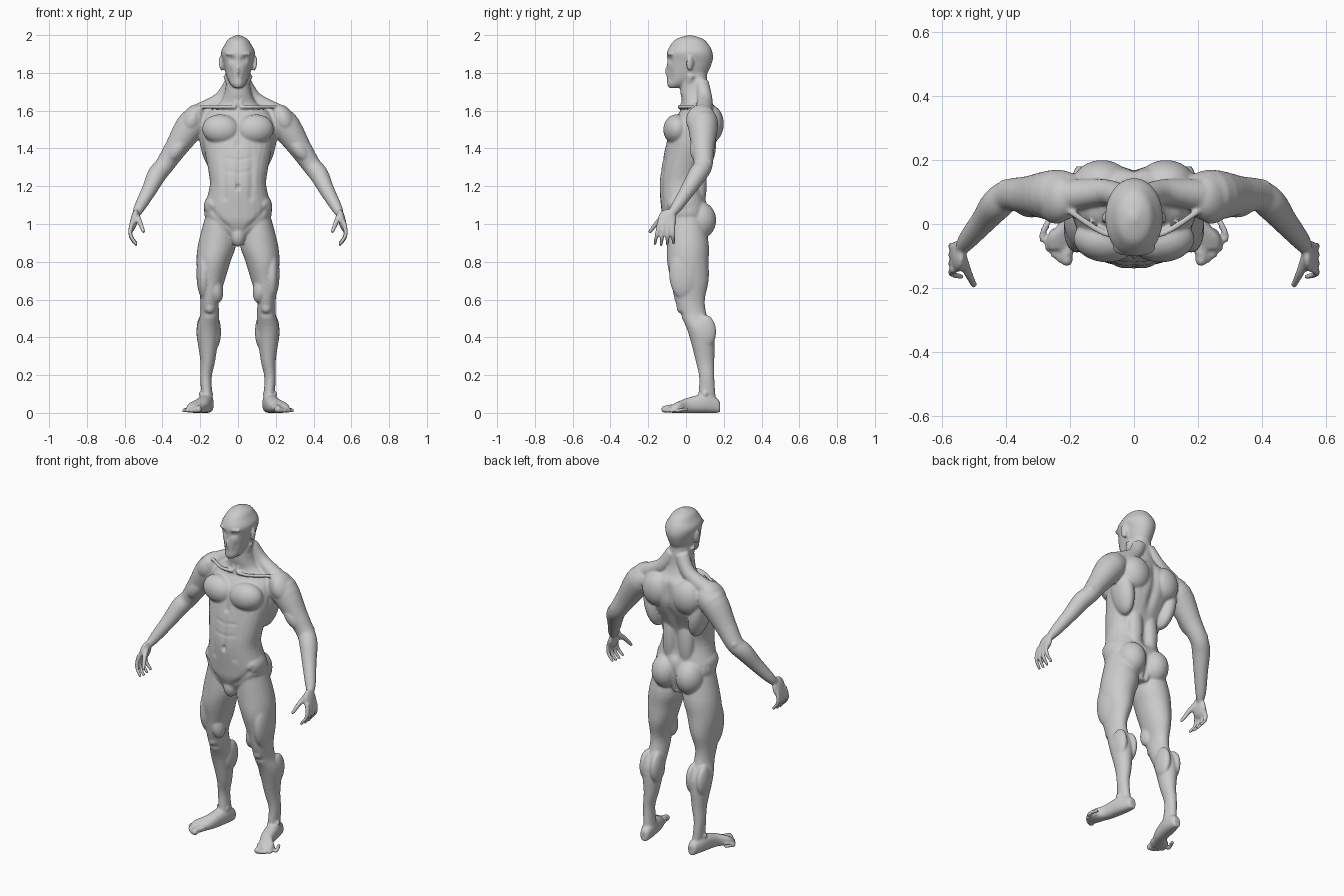
import bpy, bmesh, math
from mathutils import Vector, Matrix

cube = bpy.data.objects.get("Cube")
if cube:
    bpy.data.objects.remove(cube, do_unlink=True)

bm = bmesh.new()
X, Y, Z = Matrix.Identity(3)


def spline(rows, steps=4):
    """Smooth interpolation of equal-length number rows."""
    result = []
    for i in range(len(rows) - 1):
        before, start, end = rows[max(i - 1, 0)], rows[i], rows[i + 1]
        after = rows[min(i + 2, len(rows) - 1)]
        for step in range(steps):
            t = step / steps
            result.append([
                q + t * ((r - p) + t * ((2 * p - 5 * q + 4 * r - s) + t * (3 * q - p - 3 * r + s))) / 2
                for p, q, r, s in zip(before, start, end, after)])
    return result + [list(rows[-1])]


def signed_power(value, exponent):
    return math.copysign(abs(value) ** exponent, value)


def tube(rows, ref=X, normal=None, power=2, sides=28, mirror=True):
    """Loft rings of (x, y, z, radius along ref, optional radius across)."""
    rows = spline(rows)
    centres = [Vector(row[:3]) for row in rows]
    for side in ((1, -1) if mirror else (1,)):
        rings = []
        for i, row in enumerate(rows):
            ahead, behind = centres[min(i + 1, len(rows) - 1)], centres[max(i - 1, 0)]
            along = normal or (ahead - behind).normalized()
            u = (ref - along * ref.dot(along)).normalized()
            v = along.cross(u)
            ring = []
            for k in range(sides):
                angle = math.tau * k / sides
                p = (centres[i] + u * row[3] * signed_power(math.cos(angle), 2 / power)
                     + v * row[-1] * signed_power(math.sin(angle), 2 / power))
                ring.append(bm.verts.new((p.x * side, p.y, p.z)))
            rings.append(ring)
        faces = [rings[0][::-1], rings[-1]]
        for low, high in zip(rings, rings[1:]):
            for k in range(sides):
                following = (k + 1) % sides
                faces.append([low[k], low[following], high[following], high[k]])
        for face in faces:
            bm.faces.new(face[::side])


def stack(rows, power):
    """Loft central sections of (z, front y, back y, half width)."""
    tube([(0, (front + back) / 2, z, width, (back - front) / 2)
          for z, front, back, width in rows], normal=Z, power=power, mirror=False)


def muscle(at, size, lean=0, turn=0):
    """Mirrored ellipsoid, leaned sideways and turned about the vertical."""
    for side in (1, -1):
        place = Matrix.Translation((at[0] * side, at[1], at[2]))
        spin = Matrix.Rotation(turn * side, 4, 'Z') @ Matrix.Rotation(lean * side, 4, 'Y')
        bmesh.ops.create_uvsphere(bm, u_segments=24, v_segments=16, radius=1,
                                  matrix=place @ spin @ Matrix.Diagonal((*size, 1)))


def digit(points, base, tip):
    """Tapered finger or toe with a round end."""
    last = len(points) - 1
    tube([(*point, base + (tip - base) * i / last) for i, point in enumerate(points)],
         ref=Y, sides=12)
    muscle(at=points[-1], size=(tip, tip, tip))


# Torso and neck
stack([(.91, -.08, .09, .05), (1, -.12, .12, .15), (1.07, -.13, .12, .18),
       (1.2, -.14, .09, .15), (1.3, -.13, .1, .16), (1.45, -.1, .17, .19),
       (1.54, -.07, .18, .19), (1.6, -.03, .17, .16), (1.64, -.02, .14, .1),
       (1.7, -.03, .12, .07), (1.8, -.03, .11, .06)], power=2.2)

# Head
stack([(1.72, -.09, -.04, .02), (1.74, -.1, .02, .04), (1.78, -.1, .1, .06),
       (1.86, -.1, .14, .08), (1.91, -.1, .14, .09), (1.95, -.08, .12, .07),
       (1.98, -.05, .09, .05), (2, .01, .03, .01)], power=2.1)
# Ears, nose ridge and brow
muscle(at=(.09, .02, 1.85), size=(.01, .02, .04), lean=.1, turn=.3)
muscle(at=(0, -.09, 1.81), size=(.01, .02, .04))
muscle(at=(.03, -.08, 1.9), size=(.04, .02, .01), turn=.2)

# Pectorals, lats, shoulder blades and deltoids
muscle(at=(.09, -.05, 1.5), size=(.1, .07, .08), lean=-.1, turn=.1)
muscle(at=(.15, .08, 1.42), size=(.05, .08, .14), lean=.2)
muscle(at=(.1, .13, 1.53), size=(.09, .07, .1))
muscle(at=(.24, .08, 1.55), size=(.06, .08, .09), lean=-.5)
# Lower back, buttocks, obliques and groin
muscle(at=(.05, .07, 1.22), size=(.05, .04, .16))
muscle(at=(.08, .07, 1.02), size=(.08, .09, .1))
muscle(at=(.13, -.02, 1.1), size=(.05, .08, .06), lean=-.3)
muscle(at=(0, -.07, .94), size=(.04, .04, .06))
# Trapezius, collar bone and neck tendon
tube([(.03, .08, 1.75, .04), (.09, .1, 1.66, .04), (.2, .09, 1.59, .05)], ref=Z)
tube([(.01, -.03, 1.62, .01), (.09, -.03, 1.62, .01), (.2, .04, 1.62, .01)], ref=Z)
tube([(.01, -.02, 1.63, .01), (.06, .03, 1.79, .02)])

# Arm, biceps and elbow
tube([(.17, .09, 1.56, .06), (.24, .09, 1.53, .08), (.33, .09, 1.4, .06),
      (.39, .09, 1.31, .05), (.43, .06, 1.26, .05), (.47, .01, 1.18, .04),
      (.52, -.05, 1.09, .03), (.54, -.08, 1.05, .02)])
muscle(at=(.32, .06, 1.4), size=(.04, .04, .08), lean=-.6)
muscle(at=(.4, .11, 1.32), size=(.03, .03, .03))

# Palm, fingers and thumb
muscle(at=(.55, -.1, 1.02), size=(.02, .05, .06), lean=-.2)
for finger in range(4):
    knuckle = Vector((.56, -.14 + .023 * finger, 1.01))
    spread = .01 * (finger - 1.5)
    length = 1 - .03 * (finger - 1.3) ** 2
    digit([knuckle + Vector((bend, spread * reach - .01 * reach, -.12 * length * reach))
           for bend, reach in ((0, 0), (.01, .4), (.005, .7), (-.02, 1))], .013, .009)
digit([(.54, -.1, 1.05), (.52, -.15, 1.01), (.5, -.19, .96)], .018, .01)

# Leg
tube([(.16, .11, .05, .03, .05), (.17, .11, .18, .03, .04), (.16, .1, .28, .04, .05),
      (.16, .08, .43, .06, .07), (.15, .04, .52, .05, .07), (.15, .02, .6, .05, .08),
      (.14, .02, .7, .07, .1), (.13, .01, .8, .09, .11), (.11, .01, .9, .1, .11),
      (.1, 0, 1.05, .07, .09)], normal=Z)
# Kneecap, calves, thigh muscles and ankle bones
muscle(at=(.15, -.02, .56), size=(.03, .03, .04))
for x in (.12, .19):
    muscle(at=(x, .1, .43), size=(.03, .06, .09))
muscle(at=(.12, -.02, .66), size=(.04, .05, .08), lean=.2)
muscle(at=(.18, -.01, .74), size=(.04, .08, .14))
muscle(at=(.17, .1, .1), size=(.04, .02, .02))

# Foot, flat on the ground, and toes
sole = [(.16, .18, .02, .03), (.16, .16, .03, .04), (.17, .1, .04, .05),
        (.19, .01, .04, .04), (.22, -.04, .05, .03), (.23, -.08, .04, .02)]
tube([(x, y, height, width, height) for x, y, width, height in sole],
     normal=-Y, power=2.4)
for toe in range(5):
    radius = .014 - .001 * toe if toe else .019
    tip = Vector((.21 + .019 * toe, -.113 + .004 * toe ** 2, radius))
    digit([tip + Vector((-.02, .06, .01)), tip + Vector((0, .02, .005)), tip], radius, radius)

# Fuse the parts into one skin
mesh = bpy.data.meshes.new("body")
bm.to_mesh(mesh)
bm.free()
body = bpy.data.objects.new("body", mesh)
bpy.context.collection.objects.link(body)
bpy.context.view_layer.objects.active = body
body.select_set(True)
fuse = body.modifiers.new("fuse", 'REMESH')
fuse.mode, fuse.voxel_size = 'VOXEL', .006
soften = body.modifiers.new("soften", 'SMOOTH')
soften.factor, soften.iterations = .5, 6
for modifier in ("fuse", "soften"):
    bpy.ops.object.modifier_apply(modifier=modifier)

# Creases carved into the skin: start, end, width, depth
creases = {
    "breastbone": ((0, -.13, 1.55), (0, -.11, 1.42), .016, .008),
    "belly midline": ((0, -.13, 1.4), (0, -.14, 1.2), .012, .006),
    "navel": ((0, -.14, 1.2), (0, -.14, 1.19), .01, .01),
    "belly side": ((.08, -.12, 1.4), (.07, -.13, 1.14), .016, .005),
    "upper belly": ((0, -.13, 1.34), (.06, -.12, 1.35), .01, .003),
    "middle belly": ((0, -.13, 1.27), (.06, -.12, 1.28), .01, .003),
    "groin fold": ((.15, -.08, 1.09), (.04, -.12, .96), .016, .006),
    "spine": ((0, .19, 1.6), (0, .1, 1.14), .022, .013),
    "buttock cleft": ((0, .14, 1.09), (0, .1, .92), .014, .012),
    "shoulder fold": ((.21, 0, 1.58), (.2, -.02, 1.46), .016, .006),
    "eye socket": ((.03, -.1, 1.87), (.04, -.09, 1.87), .017, .009),
    "cheek": ((.05, -.09, 1.8), (.04, -.09, 1.77), .02, .005),
    "knee fold": ((.12, -.03, .52), (.18, -.03, .52), .014, .005),
}
depths = [0] * len(body.data.vertices)
for start, end, width, depth in creases.values():
    start, line = Vector(start), Vector(end) - Vector(start)
    for i, vertex in enumerate(body.data.vertices):
        offset = Vector((abs(vertex.co.x), vertex.co.y, vertex.co.z)) - start
        t = min(1, max(0, offset.dot(line) / line.length_squared))
        depths[i] += depth * math.exp(-(offset - line * t).length_squared / width ** 2)
moves = [vertex.normal * depth for vertex, depth in zip(body.data.vertices, depths)]
for vertex, move in zip(body.data.vertices, moves):
    vertex.co -= move

# Skin colour
grey = (.6, .6, .6, 1)
skin = bpy.data.materials.new("plain grey")
skin.use_nodes = True
skin.diffuse_color = grey
skin.node_tree.nodes["Principled BSDF"].inputs["Base Color"].default_value = grey
body.data.materials.clear()
body.data.materials.append(skin)
bpy.ops.object.shade_smooth()
